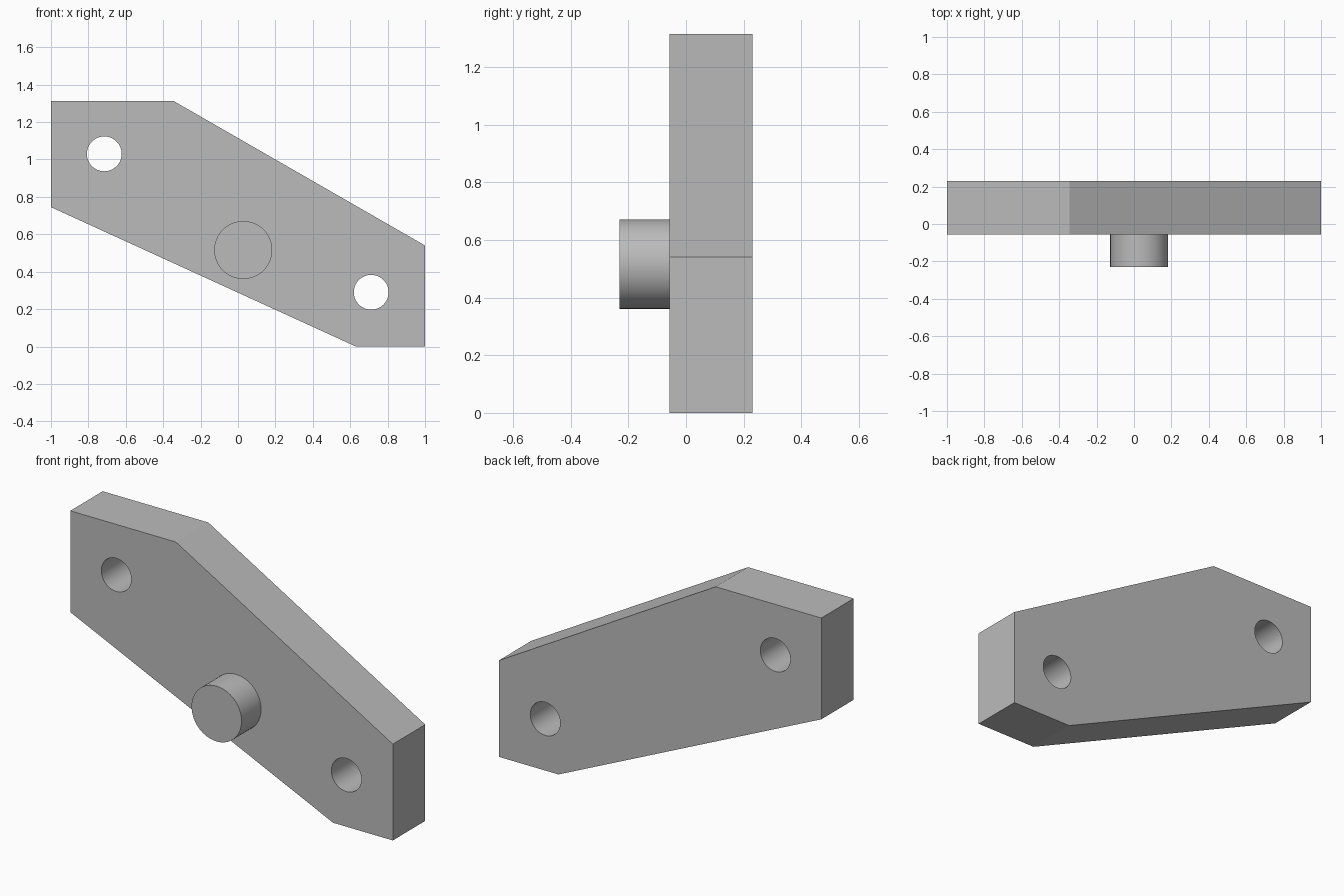
import bpy
import bmesh
import math

cube = bpy.data.objects.get("Cube")
if cube:
    bpy.data.objects.remove(cube, do_unlink=True)

FRONT, BACK, PIN_END = -0.057, 0.23, -0.23

grey = bpy.data.materials.new("plain grey")
grey.use_nodes = True
colour = (0.5, 0.5, 0.5, 1)
grey.diffuse_color = colour
grey.node_tree.nodes["Principled BSDF"].inputs["Base Color"].default_value = colour


def prism(name, outline, y0, y1):
    """Extrude an (x, z) outline along y into a closed solid."""
    bm = bmesh.new()
    face = bm.faces.new([bm.verts.new((x, y0, z)) for x, z in outline])
    result = bmesh.ops.extrude_face_region(bm, geom=[face], use_keep_orig=True)
    for item in result["geom"]:
        if isinstance(item, bmesh.types.BMVert):
            item.co.y = y1
    bmesh.ops.recalc_face_normals(bm, faces=bm.faces)
    mesh = bpy.data.meshes.new(name)
    bm.to_mesh(mesh)
    bm.free()
    mesh.materials.append(grey)
    obj = bpy.data.objects.new(name, mesh)
    bpy.context.collection.objects.link(obj)
    return obj


def circle(x, z, radius, sides=64):
    angles = [math.tau * i / sides for i in range(sides)]
    return [(x + radius * math.cos(a), z + radius * math.sin(a)) for a in angles]


def smooth(obj):
    bpy.ops.object.select_all(action="DESELECT")
    obj.select_set(True)
    bpy.context.view_layer.objects.active = obj
    bpy.ops.object.shade_smooth_by_angle(angle=math.radians(20))


# Slanted six-sided plate
plate = prism("plate", [(-1, 0.745), (0.63, 0), (1, 0), (1, 0.54),
                        (-0.345, 1.313), (-1, 1.313)], FRONT, BACK)

# Two through holes
for side, x, z in (("right", -0.715, 1.03), ("left", 0.712, 0.29)):
    cutter = prism(side + "_hole_cutter", circle(x, z, 0.093), FRONT - 0.1, BACK + 0.1)
    cutter.hide_render = True
    bpy.context.view_layer.objects.active = plate
    hole = plate.modifiers.new(side + "_hole", "BOOLEAN")
    hole.object = cutter
    hole.solver = "EXACT"
    bpy.ops.object.modifier_apply(modifier=hole.name)
    bpy.data.objects.remove(cutter, do_unlink=True)
smooth(plate)

# Round pin on the front, sunk slightly into the plate
pin = prism("pin", circle(0.028, 0.516, 0.155), PIN_END, FRONT + 0.02)
smooth(pin)
